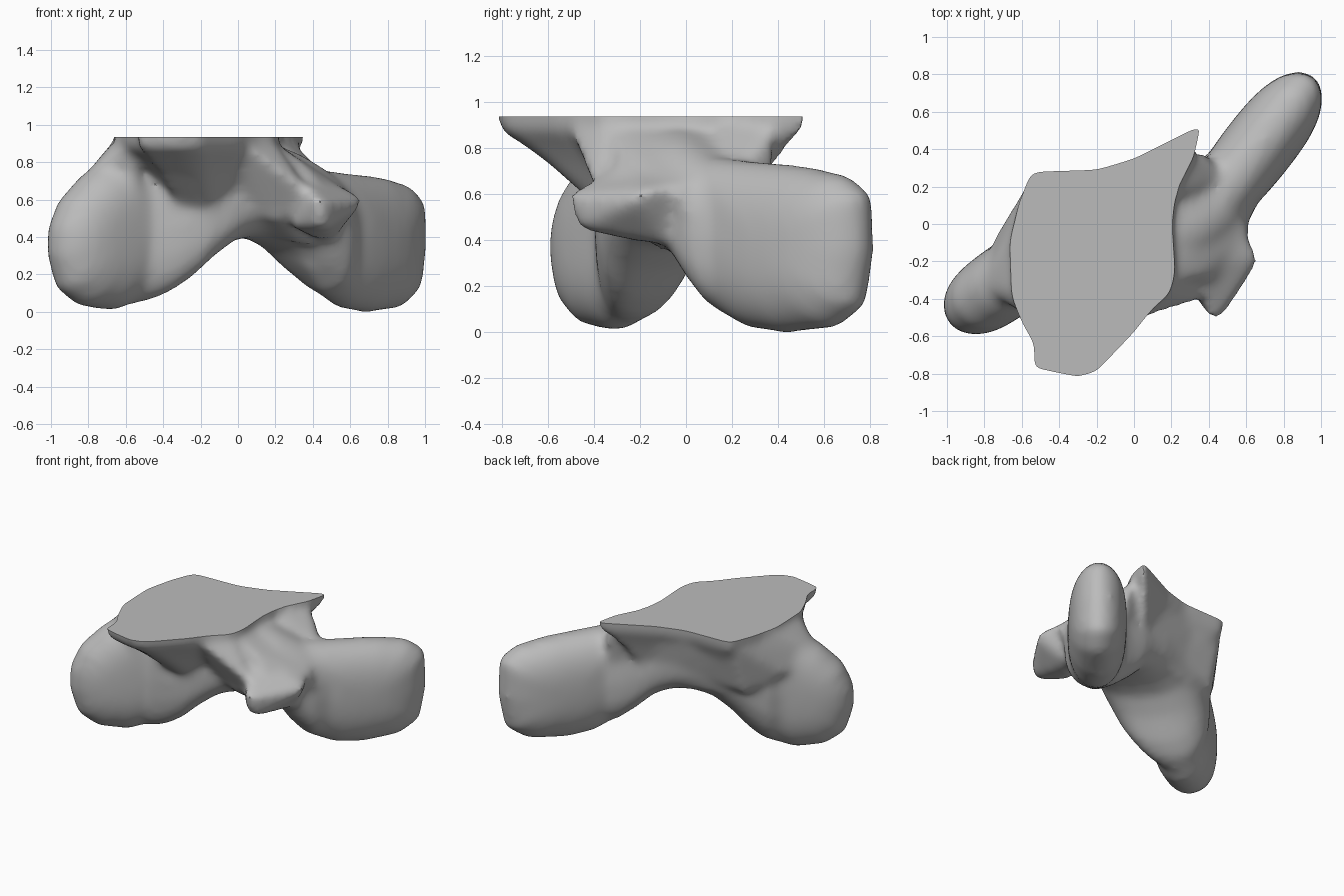
import bpy, bmesh, math
from mathutils import Vector

cube = bpy.data.objects.get("Cube")
if cube:
    bpy.data.objects.remove(cube, do_unlink=True)

bm = bmesh.new()


def loft(rings):
    """Closed skin through equal-length rings of points."""
    loops = [[bm.verts.new(p) for p in ring] for ring in rings]
    n = len(loops[0])
    faces = [bm.faces.new(loops[0][::-1]), bm.faces.new(loops[-1])]
    for a, b in zip(loops, loops[1:]):
        for i in range(n):
            j = (i + 1) % n
            faces.append(bm.faces.new((a[i], a[j], b[j], b[i])))
    bmesh.ops.recalc_face_normals(bm, faces=faces)
    bmesh.ops.triangulate(bm, faces=faces)


def lobe(profile, angle, offset, half, power):
    """Side profile (along, z) inflated to a rounded slab at an angle."""
    along = Vector((math.cos(angle), math.sin(angle), 0))
    across = Vector((-along.y, along.x, 0))
    pts = [Vector(p) for p in profile]
    mid = sum(pts, Vector((0, 0))) / len(pts)
    rings = []
    steps = 8
    for k in range(-steps, steps + 1):
        th = k / steps * math.radians(86)
        size = math.cos(th) ** power
        ring = []
        for p in pts:
            q = mid + (p - mid) * size
            ring.append(along * q.x + across * (offset + half * math.sin(th)) + Vector((0, 0, q.y)))
        rings.append(ring)
    loft(rings)


def arch(sections, count=20):
    """Rounded sections (x, y, half width, bottom, top) set across the diagonal."""
    across = Vector((-1, 1, 0)).normalized()
    rings = []
    for x, y, half, low, high in sections:
        ring = []
        for i in range(count):
            th = math.tau * i / count
            c, s = (math.copysign(abs(f) ** .8, f) for f in (math.cos(th), math.sin(th)))
            ring.append(Vector((x, y, (low + high) / 2 + s * (high - low) / 2)) + across * half * c)
        rings.append(ring)
    loft(rings)


def hull(points):
    verts = [bm.verts.new(p) for p in points]
    res = bmesh.ops.convex_hull(bm, input=verts)
    spare = {g for g in res["geom_interior"] if isinstance(g, bmesh.types.BMVert)}
    bmesh.ops.delete(bm, geom=list(spare), context='VERTS')


# Large rear lobe
lobe([(.2, .42), (.25, .24), (.37, .11), (.56, .02), (.76, -.005), (1.03, .02), (1.17, .11),
      (1.215, .35), (1.205, .6), (1.09, .68), (.88, .72), (.62, .74), (.35, .76)],
     math.radians(52), -.27, .195, .75)

# Small front lobe
lobe([(-1.115, .3), (-1.06, .12), (-.93, .03), (-.72, .005), (-.56, .06), (-.44, .2), (-.3, .38),
      (-.15, .6), (-.2, .85), (-.62, .9), (-.75, .83), (-.9, .73), (-1.04, .6), (-1.11, .45)],
     math.radians(35), .14, .2, .65)

# Arched bridge between the lobes
arch([(-.66, -.28, .14, .1, .7), (-.56, -.24, .22, .04, .84), (-.47, -.2, .28, .07, .88),
      (-.37, -.17, .31, .14, .9), (-.25, -.12, .33, .27, .9), (-.13, -.07, .33, .365, .9),
      (0, -.02, .32, .395, .9), (.13, .03, .31, .38, .9), (.24, .07, .29, .32, .86),
      (.35, .12, .27, .2, .8), (.45, .17, .23, .1, .74), (.55, .25, .17, .07, .7)])

# Flared body under the flat top
outline = [(-.55, .28), (-.2, .29), (0, .35), (.36, .53), (.32, .36), (.23, .2), (.2, 0),
           (.22, -.26), (.19, -.37), (.1, -.45), (0, -.58), (-.2, -.79), (-.3, -.82), (-.54, -.77),
           (-.53, -.65), (-.6, -.53), (-.65, -.4), (-.66, -.1), (-.62, .1)]
centre = Vector((-.08, .02))
levels = [(1.04, 1), (.92, 1), (.87, .98), (.82, .88), (.74, .75), (.6, .56), (.48, .4), (.41, .25)]
loft([[(*(centre + (Vector(p) - centre) * s), z) for p in outline] for z, s in levels])

# Flank from the small lobe up to the flat top
hull([(-.65, -.38, .91), (-.67, -.08, .91), (-.55, .25, .9), (-.58, -.5, .88), (-.83, -.33, .72),
      (-.71, -.25, .86), (-.75, -.08, .62), (-.56, .13, .5), (-.5, -.4, .5), (-.2, .2, .6),
      (-.25, .25, .9)])

# Rear flank under the flat top
hull([(-.5, .22, .88), (0, .28, .87), (.3, .38, .86), (-.42, .12, .46), (-.05, .2, .46),
      (.25, .28, .48), (-.1, 0, .9), (-.1, 0, .45)])

# Web under the rear spike, meeting the large lobe
hull([(.37, .38, .73), (.33, .38, .88), (0, .27, .85), (.1, .22, .55), (.4, .34, .5),
      (.24, .15, .9), (.5, .25, .71), (.45, .1, .5)])

# Sloping shoulder
hull([(.15, .2, .9), (.17, -.3, .92), (.36, .25, .77), (.3, -.3, .83), (.42, -.3, .71),
      (.55, .1, .68), (.62, -.06, .62), (.62, .03, .48), (.56, .02, .36), (.2, -.33, .5),
      (.36, -.12, .35), (.1, -.1, .42)])

# Front web from the flat top to the tab
hull([(0, -.52, .92), (0, -.46, .82), (.12, -.41, .92), (.2, -.36, .9), (.22, -.37, .68),
      (.18, -.2, .9), (0, -.28, .55), (.2, -.28, .46), (.4, -.4, .62)])

# Projecting tab
hull([(.3, -.2, .78), (.4, -.5, .61), (.46, -.51, .59), (.42, -.47, .45), (.48, -.46, .45),
      (.67, -.18, .61), (.65, -.23, .56), (.6, -.05, .64), (.28, -.32, .45), (.4, -.2, .39),
      (.5, -.05, .37)])

mesh = bpy.data.meshes.new("rough_form")
bm.to_mesh(mesh)
bm.free()
rough = bpy.data.objects.new("rough_form", mesh)
bpy.context.collection.objects.link(rough)

# Fuse and soften the parts
remesh = rough.modifiers.new("fuse", 'REMESH')
remesh.mode = 'VOXEL'
remesh.voxel_size = .022
soft = rough.modifiers.new("soften", 'SMOOTH')
soft.factor = .5
soft.iterations = 22
bpy.context.view_layer.update()
graph = bpy.context.evaluated_depsgraph_get()
fused = bpy.data.meshes.new_from_object(rough.evaluated_get(graph))
bpy.data.objects.remove(rough, do_unlink=True)

# Slice the flat top
bm = bmesh.new()
bm.from_mesh(fused)
bmesh.ops.bisect_plane(bm, geom=bm.verts[:] + bm.edges[:] + bm.faces[:], dist=1e-5,
                       plane_co=(0, 0, .935), plane_no=(0, 0, 1), clear_outer=True)
rim = [e for e in bm.edges if e.is_boundary]
bmesh.ops.triangle_fill(bm, edges=rim, use_beauty=True, normal=(0, 0, 1))
bmesh.ops.recalc_face_normals(bm, faces=bm.faces[:])
bm.to_mesh(fused)
bm.free()

bone = bpy.data.objects.new("two_lobed_bone_end", fused)
bpy.context.collection.objects.link(bone)
grey = bpy.data.materials.new("plain_grey")
grey.use_nodes = True
colour = (.5, .5, .5, 1)
grey.diffuse_color = colour
grey.node_tree.nodes["Principled BSDF"].inputs["Base Color"].default_value = colour
fused.materials.clear()
fused.materials.append(grey)

bpy.ops.object.select_all(action='DESELECT')
bone.select_set(True)
bpy.context.view_layer.objects.active = bone
bpy.ops.object.shade_smooth_by_angle(angle=math.radians(40))
